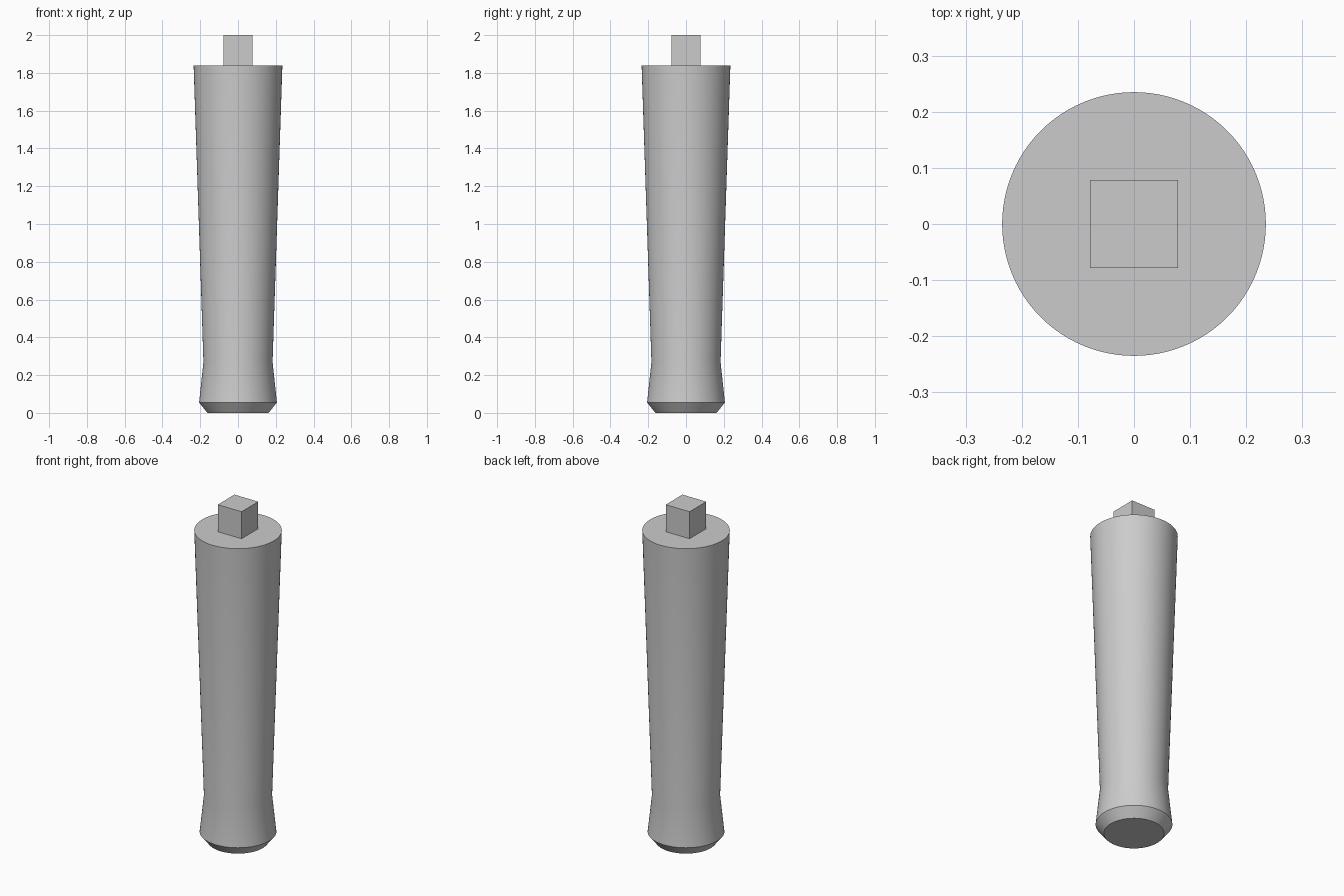
import bpy, bmesh, math

cube = bpy.data.objects.get("Cube")
if cube:
    bpy.data.objects.remove(cube, do_unlink=True)

SEGMENTS = 96

# Single plain grey
grey = bpy.data.materials.new("plain_grey")
grey.use_nodes = True
colour = (0.6, 0.6, 0.6, 1)
grey.diffuse_color = colour
grey.node_tree.nodes["Principled BSDF"].inputs["Base Color"].default_value = colour


def add_object(name, bm):
    bmesh.ops.recalc_face_normals(bm, faces=bm.faces)
    mesh = bpy.data.meshes.new(name)
    bm.to_mesh(mesh)
    bm.free()
    mesh.materials.append(grey)
    obj = bpy.data.objects.new(name, mesh)
    bpy.context.collection.objects.link(obj)
    return obj


# Tapered handle: stacked rings from the chamfered foot up to the wide end
profile = [(0.162, 0), (0.206, 0.055), (0.183, 0.27), (0.235, 1.84)]
bm = bmesh.new()
rings = []
for radius, z in profile:
    ring = []
    for i in range(SEGMENTS):
        a = math.tau * i / SEGMENTS
        ring.append(bm.verts.new((radius * math.cos(a), radius * math.sin(a), z)))
    rings.append(ring)
for low, high in zip(rings, rings[1:]):
    for i in range(SEGMENTS):
        j = (i + 1) % SEGMENTS
        bm.faces.new((low[i], low[j], high[j], high[i]))
bm.faces.new(rings[0])
bm.faces.new(rings[-1])
handle = add_object("tapered_handle", bm)
bpy.ops.object.select_all(action="DESELECT")
handle.select_set(True)
bpy.context.view_layer.objects.active = handle
bpy.ops.object.shade_smooth_by_angle(angle=math.radians(30))

# Square peg on the wide end
bm = bmesh.new()
bmesh.ops.create_cube(bm, size=1)
bmesh.ops.scale(bm, vec=(0.156, 0.156, 0.16), verts=bm.verts)
bmesh.ops.translate(bm, vec=(0, 0, 1.92), verts=bm.verts)
add_object("square_peg", bm)
